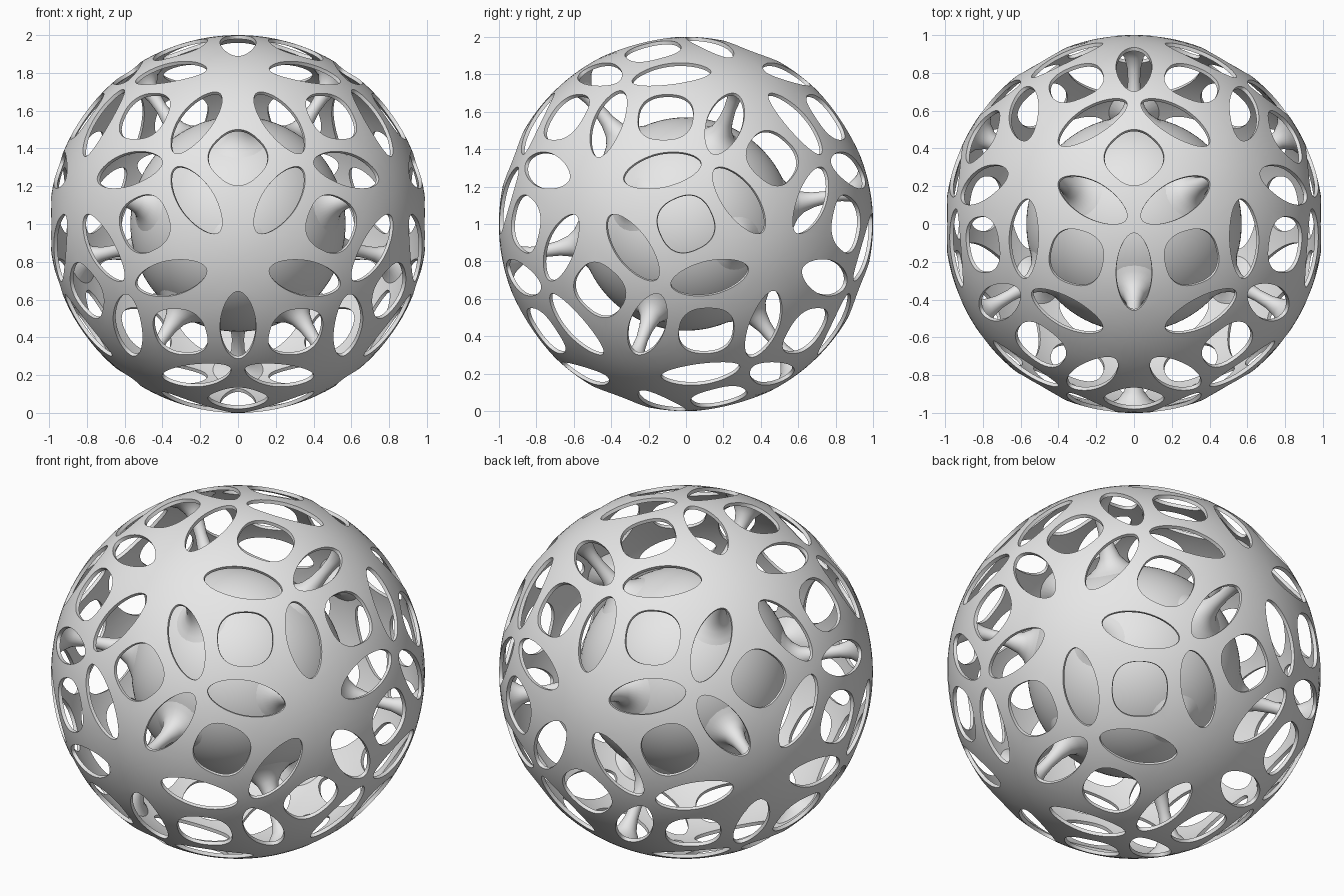
import bpy, bmesh, math
from itertools import combinations, permutations
from mathutils import Vector, Matrix

if "Cube" in bpy.data.objects:
    bpy.data.objects.remove(bpy.data.objects["Cube"])

CENTRE = Vector((0, 0, 1))
CORE_R, SHELL_THICK, ACROSS = 0.57, 0.02, 4

grey = bpy.data.materials.new("plain_grey")
grey.use_nodes = True
grey.diffuse_color = (0.8, 0.8, 0.8, 1)
grey.node_tree.nodes["Principled BSDF"].inputs["Base Color"].default_value = (0.8, 0.8, 0.8, 1)


def add_object(name, bm):
    mesh = bpy.data.meshes.new(name)
    bm.to_mesh(mesh)
    bm.free()
    mesh.materials.append(grey)
    obj = bpy.data.objects.new(name, mesh)
    obj.location = CENTRE
    bpy.context.collection.objects.link(obj)
    bpy.ops.object.select_all(action='DESELECT')
    obj.select_set(True)
    bpy.context.view_layer.objects.active = obj
    return obj


def smooth(angle):
    bpy.ops.object.shade_smooth_by_angle(angle=math.radians(angle))


# Icosahedral directions, tipped so a three-fold axis points straight up
phi = (1 + math.sqrt(5)) / 2
tilt = Matrix.Rotation(math.pi / 2 - math.atan(1 / phi ** 2), 3, 'X')
corners = []
for a in (-1, 1):
    for b in (-phi, phi):
        for v in ((0, a, b), (a, b, 0), (b, 0, a)):
            corners.append((tilt @ Vector(v)).normalized())


def toward(n, target):
    """Unit tangent at n that points to target."""
    return (target - n * target.dot(n)).normalized()


def outline(n, u, v, half_len, half_wid, power, sweep, steps, turn=0.0):
    """Arc of a superellipse hole around n, drawn on the unit sphere."""
    points = []
    for i in range(steps + 1):
        t = sweep * i / steps
        r = (abs(math.cos(t + turn)) ** power + abs(math.sin(t + turn)) ** power) ** (-1 / power)
        p = n + u * half_len * r * math.cos(t) + v * half_wid * r * math.sin(t)
        points.append(p.normalized())
    return points


def run(start, end, steps):
    """Points from start up to, but not including, end."""
    return [start.lerp(end, i / steps).normalized() for i in range(steps)]


def add_patch(bm, five, three, two):
    """Shell between half a leaf hole and a quarter of a rounded square hole."""
    angle = math.radians(15)
    n = three * math.cos(angle) + toward(three, five) * math.sin(angle)
    u = toward(n, five)
    v = n.cross(u)
    if v.dot(two) < 0:
        v = -v
    leaf = outline(n, u, v, 0.218, 0.096, 1.85, math.pi, 24)
    square = outline(two, toward(two, five), toward(two, three),
                     0.15, 0.15, 2.5, math.pi / 2, 16, math.pi / 4)
    side_a = run(five, leaf[0], 4) + leaf + run(three, leaf[-1], 2)[::-1]
    side_b = run(five, square[0], 8) + square + run(three, square[-1], 6)[::-1]
    rows = []
    for p, q in zip(side_a, side_b):
        rows.append([bm.verts.new(p.lerp(q, j / ACROSS).normalized()) for j in range(ACROSS + 1)])
    flip = five.cross(two).dot(three) < 0
    for low, high in zip(rows, rows[1:]):
        for j in range(ACROSS):
            quad = (low[j], low[j + 1], high[j + 1], high[j])
            bm.faces.new(quad[::-1] if flip else quad)


# Thin pierced shell, one patch for each of the mirrored sectors
bm = bmesh.new()
for tri in combinations(corners, 3):
    if all(a.dot(b) > 0.4 for a, b in combinations(tri, 2)):
        mid = sum(tri, Vector((0, 0, 0))).normalized()
        for tip, other in permutations(tri, 2):
            add_patch(bm, tip, mid, (tip + other).normalized())
bmesh.ops.remove_doubles(bm, verts=bm.verts[:], dist=0.0002)
shell = add_object("outer_shell", bm)
mod = shell.modifiers.new("thickness", 'SOLIDIFY')
mod.thickness = SHELL_THICK
mod.offset = -1
bpy.ops.object.modifier_apply(modifier=mod.name)
smooth(35)

# Solid inner ball
bm = bmesh.new()
bmesh.ops.create_icosphere(bm, subdivisions=5, radius=CORE_R)
add_object("inner_ball", bm)
smooth(60)

# Flared struts joining the ball to the shell on the five-fold axes
profile = [(0.155, 0.545), (0.12, 0.565), (0.085, 0.59), (0.057, 0.63), (0.04, 0.69),
           (0.032, 0.77), (0.036, 0.84), (0.052, 0.9), (0.085, 0.945), (0.15, 0.98)]
SIDES = 32
for k, axis in enumerate(corners):
    bm = bmesh.new()
    rings = []
    for r, h in profile:
        turns = [2 * math.pi * i / SIDES for i in range(SIDES)]
        rings.append([bm.verts.new((r * math.cos(t), r * math.sin(t), h)) for t in turns])
    for low, high in zip(rings, rings[1:]):
        for i in range(SIDES):
            j = (i + 1) % SIDES
            bm.faces.new((low[i], low[j], high[j], high[i]))
    strut = add_object(f"strut_{k + 1}", bm)
    strut.rotation_euler = axis.to_track_quat('Z', 'Y').to_euler()
    smooth(60)
